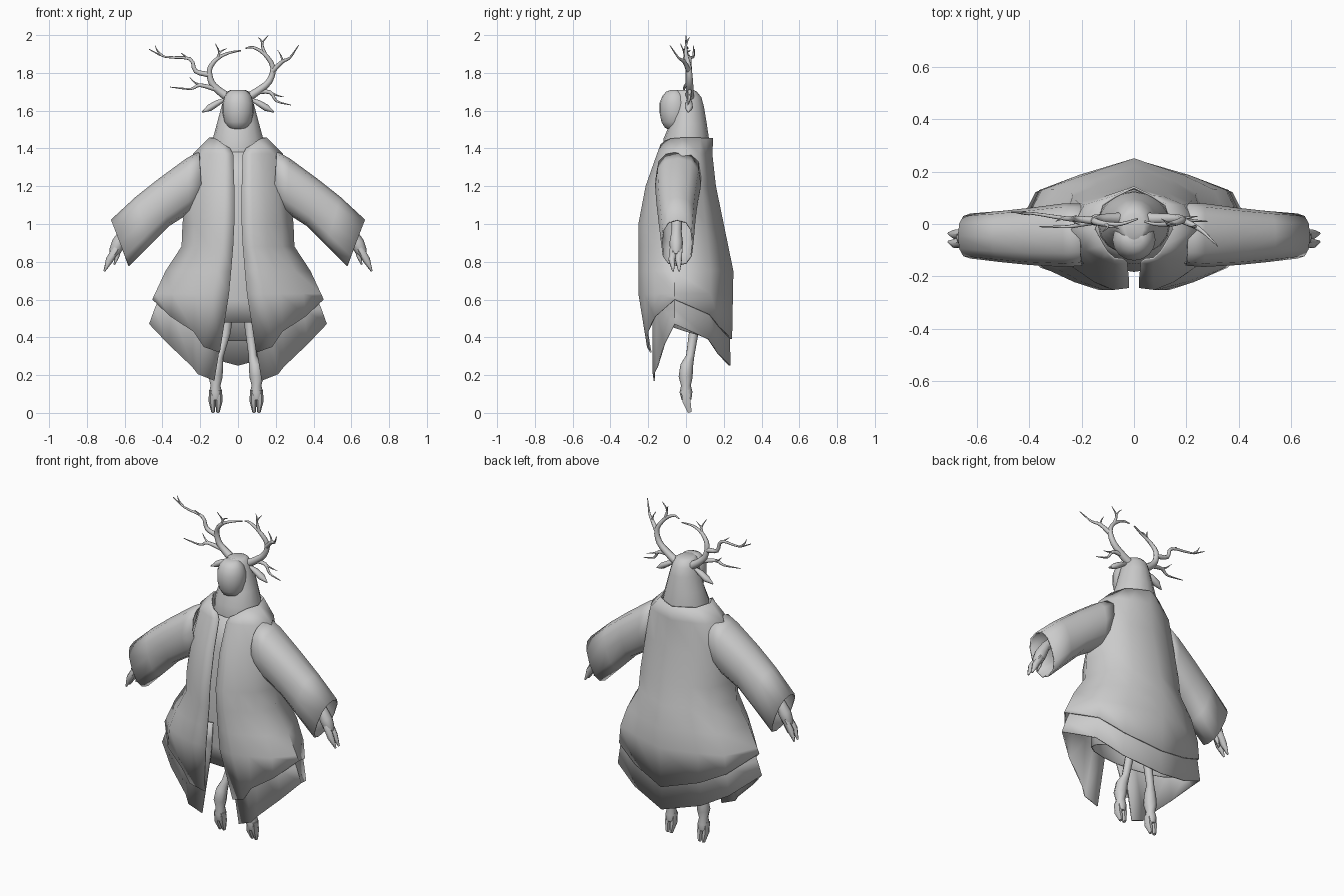
import bpy, bmesh, math
from mathutils import Vector

grey = bpy.data.materials.new("plain_grey")
grey.diffuse_color = (0.6, 0.6, 0.6, 1)


def lerp(table, z):
    """Piecewise linear lookup, table sorted by falling z."""
    if z >= table[0][0]:
        return table[0][1]
    for (z0, a), (z1, b) in zip(table, table[1:]):
        if z >= z1:
            return a + (b - a) * (z0 - z) / (z0 - z1)
    return table[-1][1]


def loft(name, parts, closed=True, cap=True, thick=0.0, angle=40):
    """Skin one or more stacks of rings into one object."""
    bm = bmesh.new()
    for rings in parts:
        vs = [[bm.verts.new(p) for p in r] for r in rings]
        n = len(rings[0])
        for a, b in zip(vs, vs[1:]):
            for i in range(n if closed else n - 1):
                j = (i + 1) % n
                bm.faces.new((a[i], a[j], b[j], b[i]))
        if cap:
            bm.faces.new(vs[0][::-1])
            bm.faces.new(vs[-1])
    bmesh.ops.recalc_face_normals(bm, faces=bm.faces)
    me = bpy.data.meshes.new(name)
    bm.to_mesh(me)
    bm.free()
    me.materials.append(grey)
    ob = bpy.data.objects.new(name, me)
    bpy.context.collection.objects.link(ob)
    bpy.ops.object.select_all(action='DESELECT')
    ob.select_set(True)
    bpy.context.view_layer.objects.active = ob
    bpy.ops.object.shade_smooth_by_angle(angle=math.radians(angle))
    if thick:
        mod = ob.modifiers.new("cloth_thickness", 'SOLIDIFY')
        mod.thickness = thick
        mod.offset = 0
    return ob


def tube(pts, radii, sides=8, flat=1.0):
    """Rings of a tapered tube along a path; flat squashes it along y."""
    pts = [Vector(p) for p in pts]
    rings = []
    for i, p in enumerate(pts):
        d = (pts[min(i + 1, len(pts) - 1)] - pts[max(i - 1, 0)]).normalized()
        u = d.cross(Vector((0, 1, 0))).normalized()
        v = d.cross(u)
        rings.append([p + radii[i] * (u * math.cos(t) + v * flat * math.sin(t))
                      for t in (2 * math.pi * k / sides for k in range(sides))])
    return rings


def smooth_path(pts, steps=3):
    """Rounded path through the points (Catmull-Rom)."""
    p = [Vector(q) for q in pts]
    p = [p[0] * 2 - p[1]] + p + [p[-1] * 2 - p[-2]]
    out = []
    for a, b, c, d in zip(p, p[1:], p[2:], p[3:]):
        for k in range(steps):
            t = k / steps
            out.append(0.5 * (2 * b + (c - a) * t + (2 * a - 5 * b + 4 * c - d) * t * t
                              + (3 * b - a - 3 * c + d) * t ** 3))
    return out + [p[-2]]


def garment(rows, tops, hems, width, front, back, opening):
    """Rings of a robe open at the front, each column with its own hem height."""
    rings = []
    for k in range(len(rows) + 2):
        half = []
        for c in range(8):
            z = tops[c] if k == 0 else hems[c] if k > len(rows) else rows[k - 1]
            w, f, b = lerp(width, z), lerp(front, z), lerp(back, z)
            o = lerp(opening, z)
            near = o + 0.2 * w if k else o + 0.02
            x = (o, near, max(0.52 * w, near + 0.02), 0.79 * w, w, 0.8 * w, 0.48 * w, 0)[c]
            y = (0.97 * f, f, 0.88 * f, 0.66 * f, -0.06 if z < 1.3 else -0.02,
                 0.52 * b, 0.75 * b, b)[c]
            half.append(Vector((x, y, z)))
        rings.append(half + [Vector((-p.x, p.y, p.z)) for p in half[-2::-1]])
    return rings


# Outer coat with collar
loft("outer_coat", [garment(
    [1.37, 1.2, 1.0, 0.88, 0.75, 0.63],
    [1.40, 1.42, 1.44, 1.45, 1.455, 1.455, 1.455, 1.455],
    [0.32, 0.35, 0.43, 0.51, 0.60, 0.52, 0.45, 0.39],
    [(1.45, .15), (1.37, .235), (1.2, .265), (1.0, .29), (.88, .295), (.75, .38), (.6, .45)],
    [(1.45, -.12), (1.37, -.15), (1.2, -.21), (1.0, -.248), (.48, -.248), (.3, -.185)],
    [(1.45, .14), (1.31, .132), (.75, .247), (.4, .24)],
    [(1.43, .06), (1.36, .02), (.95, .02), (.65, .045), (.45, .075), (.3, .1)])],
    closed=False, cap=False, thick=0.008, angle=50)

# Longer under layer showing below the coat
loft("under_robe", [garment(
    [0.62, 0.55], [0.75] * 8,
    [0.17, 0.205, 0.245, 0.365, 0.47, 0.39, 0.31, 0.25],
    [(.75, .33), (.6, .42), (.47, .467)],
    [(.75, -.19), (.6, -.175), (.2, -.172)],
    [(.75, .22), (.25, .232)],
    [(.75, .04), (.45, .075), (.17, .125)])],
    closed=False, cap=False, thick=0.008, angle=50)

# Closed tunic seen through the coat opening
tunic = []
for z, w, f, b in [(1.42, .13, -.1, .11), (1.2, .2, -.15, .12), (.9, .24, -.18, .17),
                   (.6, .27, -.17, .18), (.43, .28, -.15, .18)]:
    ring = []
    for k in range(16):
        t = 2 * math.pi * k / 16
        y = math.sin(t)
        drop = -0.05 * y if z < 0.5 else 0
        ring.append((w * math.cos(t), y * (b if y > 0 else -f), z + drop))
    tunic.append(ring)
loft("tunic", [tunic], cap=False, thick=0.006)

# Hooded neck and head
head = []
for z, w, f, b in [(1.38, .14, -.12, .125), (1.45, .134, -.12, .122), (1.53, .112, -.085, .11),
                   (1.62, .088, -.065, .095), (1.67, .073, -.065, .082), (1.70, .058, -.07, .058),
                   (1.71, .04, -.06, .04)]:
    head.append([(w * math.cos(t), math.sin(t) * (b if math.sin(t) > 0 else -f), z)
                 for t in (2 * math.pi * k / 16 for k in range(16))])
loft("hooded_head", [head], angle=50)

# Smooth rounded face mask
mask = []
for z, w, d in [(1.50, .03, .03), (1.51, .052, .052), (1.54, .071, .07), (1.59, .082, .08),
                (1.64, .082, .08), (1.68, .069, .064), (1.70, .052, .045), (1.71, .035, .02)]:
    mask.append([(w * math.cos(t), -.06 + d * math.sin(t), z)
                 for t in (2 * math.pi * k / 16 for k in range(16))])
loft("face_mask", [mask], angle=60)

for s, side, fx in ((1, "right", .098), (-1, "left", .119)):
    # Wide sleeve: top and bottom outline points, front and back depth
    sleeve = []
    for tx, tz, bx, bz, y0, y1 in [(.205, 1.38, .19, 1.14, -.155, .075),
                                   (.27, 1.345, .26, 1.06, -.16, .075),
                                   (.42, 1.235, .37, .99, -.153, .058),
                                   (.54, 1.14, .47, .89, -.142, .046),
                                   (.67, 1.02, .58, .78, -.128, .036)]:
        ring = []
        for k in range(12):
            t = 2 * math.pi * k / 12
            c = math.copysign(abs(math.cos(t)) ** .8, math.cos(t))
            e = math.copysign(abs(math.sin(t)) ** .8, math.sin(t))
            ring.append((s * ((tx + bx) / 2 + c * (tx - bx) / 2), (y0 + y1 + e * (y1 - y0)) / 2,
                         (tz + bz) / 2 + c * (tz - bz) / 2))
        sleeve.append(ring)
    loft(side + "_sleeve", [sleeve], cap=False, thick=0.008)

    # Forearm and cloven hand
    arm = tube([(s * .45, -.045, 1.1), (s * .6, -.05, .96), (s * .632, -.052, .9),
                (s * .65, -.052, .86), (s * .662, -.052, .835)], [.03, .027, .036, .032, .02])
    fingers = [tube([(s * .645, y, .87), (s * .68, y * 1.1, .81), (s * .708, y, .75)],
                    [.02, .02, .005], 6) for y in (-.068, -.036)]
    thumb = tube([(s * .63, -.05, .89), (s * .64, -.05, .83), (s * .655, -.05, .785)],
                 [.016, .013, .004], 6)
    loft(side + "_hand", [arm, *fingers, thumb], angle=60)

    # Thin leg with cloven hoof
    leg = tube([(s * .05, .06, .65), (s * .065, .04, .42), (s * (fx - .02), .022, .3),
                (s * (fx - .007), .004, .25), (s * fx, -.002, .19), (s * fx, .0, .145),
                (s * fx, .0, .11), (s * fx, .003, .07)],
               [.045, .025, .022, .034, .037, .026, .034, .026])
    toes = [tube([(s * fx + o, -.004, .12), (s * fx + o * 1.1, .003, .06),
                  (s * fx + o * .8, .02, .003)], [.019, .019, .009], 6, 1.3)
            for o in (-.016, .016)]
    loft(side + "_leg", [leg, *toes], angle=60)

    # Drooping ear
    loft(side + "_ear", [tube([(s * .07, .015, 1.66), (s * .11, .015, 1.64), (s * .15, .015, 1.615),
                               (s * .19, .01, 1.592)], [.008, .016, .018, .003], 8, 1.2)], angle=60)


# Antlers: each branch is its start radius and a path of x, y, z points
left = [
    (.024, [(-.05, .02, 1.67), (-.1, .02, 1.705), (-.14, .015, 1.75), (-.15, .01, 1.82),
            (-.11, .0, 1.875), (-.05, .0, 1.905), (.015, .02, 1.918)]),
    (.015, [(-.15, .012, 1.79), (-.225, .02, 1.81), (-.255, .02, 1.875), (-.385, .04, 1.885),
            (-.47, .045, 1.925)]),
    (.007, [(-.40, .04, 1.89), (-.425, .04, 1.915), (-.44, .04, 1.945)]),
    (.008, [(-.25, .02, 1.865), (-.275, .02, 1.885), (-.30, .01, 1.905)]),
    (.014, [(-.09, .02, 1.705), (-.2, .0, 1.735), (-.25, -.01, 1.715), (-.36, -.01, 1.725)]),
    (.007, [(-.2, .0, 1.735), (-.23, .01, 1.75), (-.255, .02, 1.775)]),
    (.009, [(-.11, .0, 1.87), (-.10, -.01, 1.91), (-.12, -.03, 1.955)]),
    (.006, [(-.10, -.01, 1.905), (-.08, -.01, 1.92), (-.055, -.02, 1.93)]),
]
right = [
    (.024, [(.05, .02, 1.67), (.1, .02, 1.7), (.165, .02, 1.755), (.185, .015, 1.83),
            (.14, .0, 1.9), (.08, .0, 1.935), (.04, .01, 1.93)]),
    (.014, [(.183, .015, 1.81), (.235, -.01, 1.86), (.275, -.04, 1.88), (.32, -.085, 1.945)]),
    (.007, [(.235, -.01, 1.86), (.228, -.01, 1.89), (.21, -.01, 1.92)]),
    (.010, [(.145, .0, 1.895), (.128, .0, 1.955), (.16, .0, 1.998)]),
    (.006, [(.13, .0, 1.95), (.12, .01, 1.975), (.105, .02, 1.99)]),
    (.014, [(.09, .02, 1.7), (.17, .02, 1.697), (.205, .015, 1.65), (.28, .01, 1.63)]),
    (.007, [(.17, .02, 1.695), (.21, .025, 1.68), (.245, .03, 1.672)]),
]
for name, branches in (("left_antler", left), ("right_antler", right)):
    parts = []
    for r, path in branches:
        pts = smooth_path(path)
        n = len(pts) - 1
        parts.append(tube(pts, [r * (1 - .85 * i / n) for i in range(n + 1)], 8))
    loft(name, parts, angle=60)
